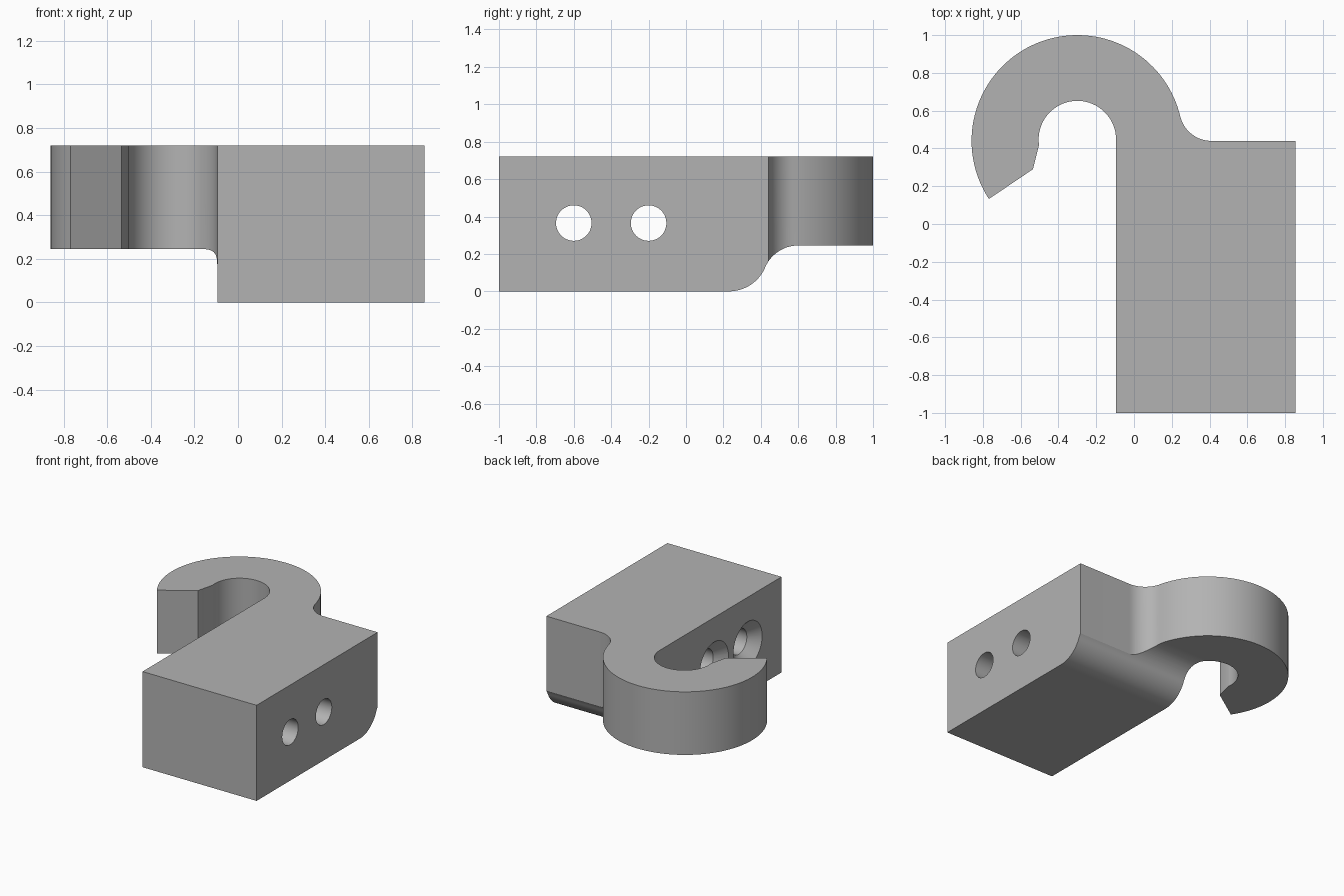
import bpy, bmesh, math
from mathutils import Vector, Matrix

cube = bpy.data.objects.get("Cube")
if cube:
    bpy.data.objects.remove(cube, do_unlink=True)

grey = bpy.data.materials.new("plain_grey")
grey.use_nodes = True
COLOUR = (0.45, 0.45, 0.45, 1)
grey.diffuse_color = COLOUR
grey.node_tree.nodes["Principled BSDF"].inputs["Base Color"].default_value = COLOUR


def arc(cx, cy, r, a, b, n):
    """Points on an arc from angle a to angle b, in degrees."""
    angles = [math.radians(a + (b - a) * i / n) for i in range(n + 1)]
    return [(cx + r * math.cos(t), cy + r * math.sin(t)) for t in angles]


def prism(name, points, to_3d, direction):
    """Extrude a flat outline along a direction."""
    bm = bmesh.new()
    face = bm.faces.new([bm.verts.new(to_3d(u, v)) for u, v in points])
    moved = bmesh.ops.extrude_face_region(bm, geom=[face])["geom"]
    verts = [v for v in moved if isinstance(v, bmesh.types.BMVert)]
    bmesh.ops.translate(bm, verts=verts, vec=Vector(direction))
    bmesh.ops.recalc_face_normals(bm, faces=bm.faces)
    return add_object(name, bm)


def add_object(name, bm):
    mesh = bpy.data.meshes.new(name)
    bm.to_mesh(mesh)
    bm.free()
    mesh.materials.append(grey)
    obj = bpy.data.objects.new(name, mesh)
    bpy.context.collection.objects.link(obj)
    return obj


def cut(target, cutter):
    """Subtract the cutter and discard it."""
    cutter.hide_render = True
    mod = target.modifiers.new("cut", "BOOLEAN")
    mod.operation = "DIFFERENCE"
    mod.solver = "EXACT"
    mod.object = cutter
    bpy.context.view_layer.objects.active = target
    bpy.ops.object.modifier_apply(modifier=mod.name)
    bpy.data.objects.remove(cutter, do_unlink=True)


LEFT, RIGHT, BACK, TOP = -0.095, 0.855, 0.44, 0.72
HOOK_X, HOOK_R, HOOK_Z = -0.3, 0.56, 0.245

# Plan outline: block, corner fillet, outer hook arc, tip, inner hook arc
fillet_r = 0.17
meet = math.degrees(math.atan2(fillet_r, 0.71))
outline = [(LEFT, -1), (RIGHT, -1), (RIGHT, BACK)]
outline += arc(0.41, BACK + fillet_r, fillet_r, 270, 180 + meet, 16)
outline += arc(HOOK_X, BACK, HOOK_R, meet, 213.3, 72)[1:]
outline += [(-0.535, 0.29)]
outline += arc(HOOK_X, 0.447, 0.205, 188, 0, 48)
body = prism("hook_block", outline, lambda u, v: (u, v, 0), (0, 0, TOP))

# Underside: rounded block edge blending up to the raised hook
bend = math.degrees(math.atan2(0.157, 0.37))
under = [(0.23, -0.1)]
under += arc(0.23, 0.21, 0.21, -90, -bend, 20)
under += arc(0.6, 0.053, 0.192, 180 - bend, 90, 20)[1:]
under += [(1.2, HOOK_Z), (1.2, -0.1)]
cut(body, prism("underside_cutter", under, lambda u, v: (HOOK_X, u, v), (1.5, 0, 0)))

# Flat underside of the free arm of the hook
arm = [(-1.2, -0.2), (-0.25, -0.2), (-0.25, 1.2), (-1.2, 1.2)]
cut(body, prism("arm_cutter", arm, lambda u, v: (u, v, -0.1), (0, 0, HOOK_Z + 0.1)))

# Screw holes, countersunk on the hook side
HOLE_R, SINK_R, SINK = 0.095, 0.17, 0.075
for y in (-0.6, -0.2):
    bm = bmesh.new()
    rings = []
    for x, r in ((LEFT - 0.02, SINK_R + 0.02), (LEFT + SINK, HOLE_R), (RIGHT + 0.1, HOLE_R)):
        rings.append([bm.verts.new((x, u, v)) for u, v in arc(y, 0.365, r, 0, 360, 48)[:-1]])
    for a, b in zip(rings, rings[1:]):
        for i in range(len(a)):
            bm.faces.new((a[i - 1], a[i], b[i], b[i - 1]))
    bm.faces.new(rings[0])
    bm.faces.new(rings[-1])
    bmesh.ops.recalc_face_normals(bm, faces=bm.faces)
    cut(body, add_object("screw_hole_cutter", bm))

# Smooth curves with crisp edges
bpy.ops.object.select_all(action="DESELECT")
body.select_set(True)
bpy.context.view_layer.objects.active = body
bpy.ops.object.shade_smooth_by_angle(angle=math.radians(25))
